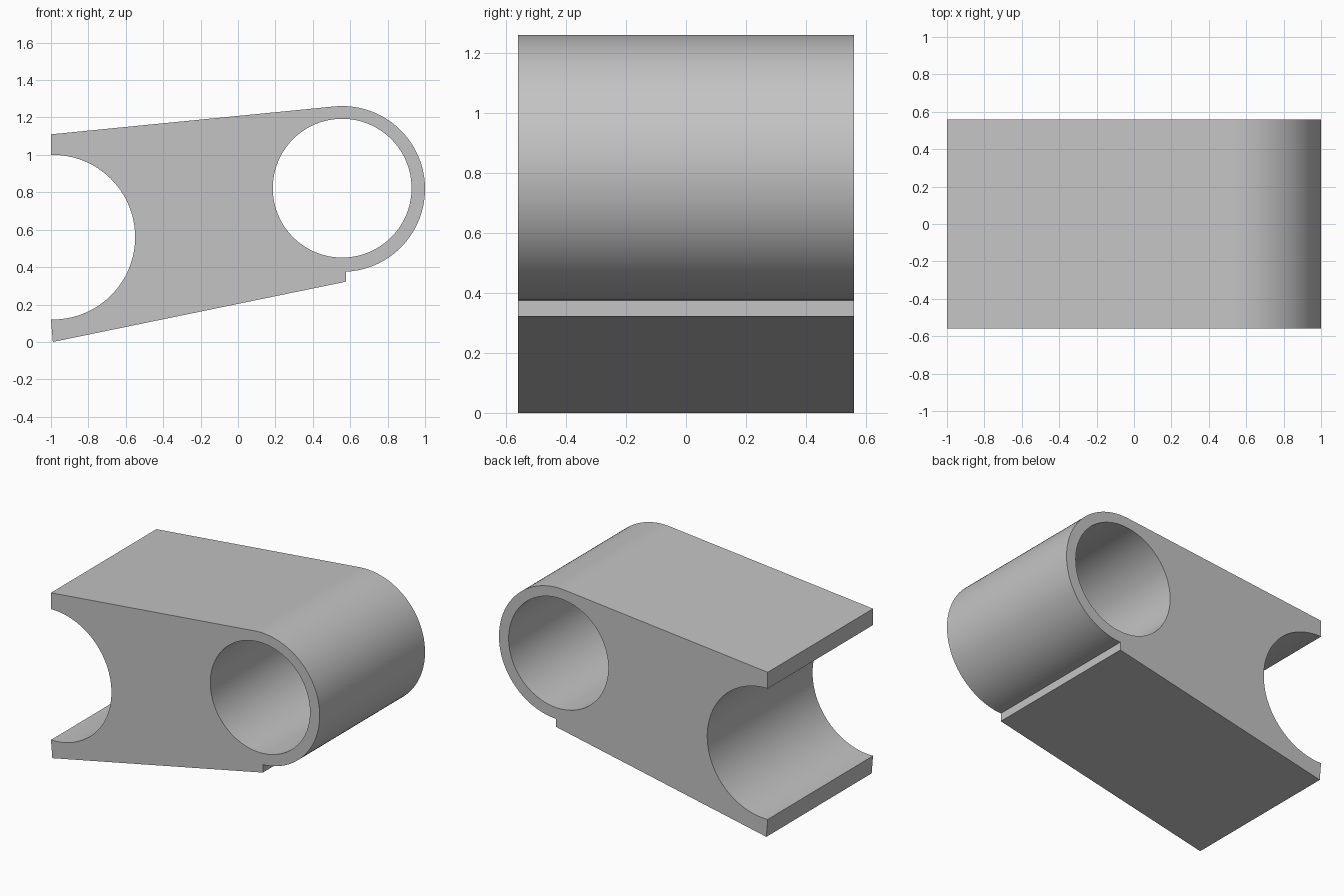
import bpy, bmesh
from math import radians, cos, sin
from mathutils import Vector

cube = bpy.data.objects.get("Cube")
if cube:
    bpy.data.objects.remove(cube)

HALF_DEPTH = 0.56


def arc(cx, cz, radius, start, end, steps):
    """Points of an arc in the front plane, angles in degrees."""
    angles = [radians(start + (end - start) * i / steps) for i in range(steps + 1)]
    return [(cx + radius * cos(a), cz + radius * sin(a)) for a in angles]


def add_loop(bm, points):
    verts = [bm.verts.new((x, -HALF_DEPTH, z)) for x, z in points]
    return [bm.edges.new((v, verts[i - 1])) for i, v in enumerate(verts)]


# Plain grey material
grey = bpy.data.materials.new("plain grey")
grey.use_nodes = True
colour = (0.55, 0.55, 0.55, 1)
grey.diffuse_color = colour
grey.node_tree.nodes["Principled BSDF"].inputs["Base Color"].default_value = colour

# Outline: rounded nose, small step, sloping underside, round bite, sloping top
outline = arc(0.557, 0.818, 0.443, 95.6, -87.4, 64)
outline += [(0.577, 0.322), (-0.99, 0)]
outline += arc(-0.99, 0.56, 0.44, -91.3, 91.3, 64)
outline += [(-1, 1.11)]
bore = arc(0.557, 0.822, 0.371, 0, 360, 96)[:-1]

# Fill the outline around the bore and extrude it through the depth
bm = bmesh.new()
edges = add_loop(bm, outline) + add_loop(bm, bore)
bmesh.ops.triangle_fill(bm, edges=edges, use_beauty=True)
result = bmesh.ops.extrude_face_region(bm, geom=bm.faces[:], use_keep_orig=True)
moved = [g for g in result["geom"] if isinstance(g, bmesh.types.BMVert)]
bmesh.ops.translate(bm, verts=moved, vec=Vector((0, 2 * HALF_DEPTH, 0)))
bmesh.ops.recalc_face_normals(bm, faces=bm.faces[:])

mesh = bpy.data.meshes.new("link_block")
bm.to_mesh(mesh)
bm.free()
mesh.materials.append(grey)
block = bpy.data.objects.new("link_block", mesh)
bpy.context.collection.objects.link(block)

# Smooth the curved walls, keep the rims sharp
bpy.ops.object.select_all(action='DESELECT')
block.select_set(True)
bpy.context.view_layer.objects.active = block
bpy.ops.object.shade_smooth_by_angle(angle=radians(25))
